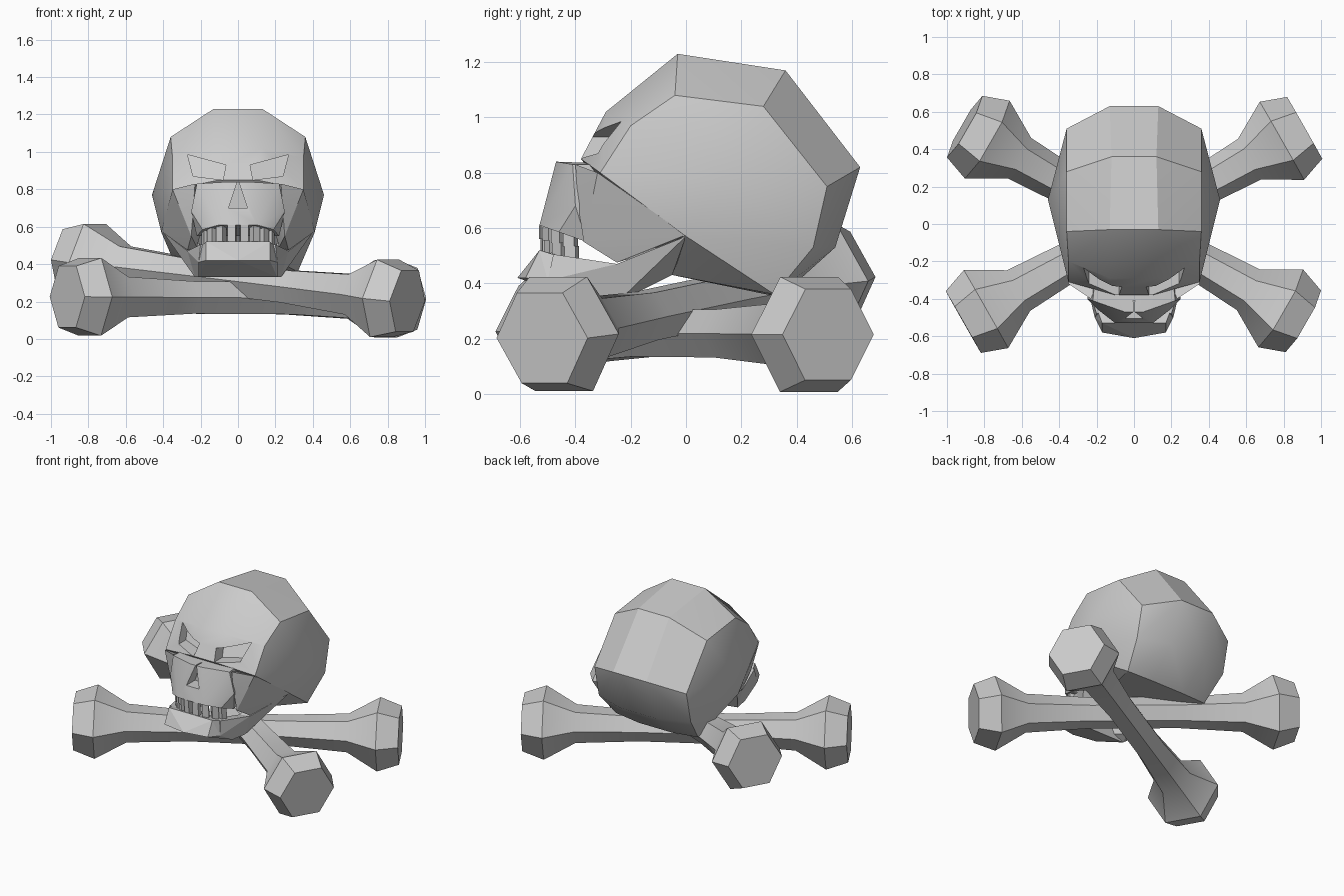
import bpy, bmesh, math
from mathutils import Vector

if "Cube" in bpy.data.objects:
    bpy.data.objects.remove(bpy.data.objects["Cube"])


def make_object(name, bm):
    bmesh.ops.recalc_face_normals(bm, faces=bm.faces)
    mesh = bpy.data.meshes.new(name)
    bm.to_mesh(mesh)
    bm.free()
    ob = bpy.data.objects.new(name, mesh)
    bpy.context.collection.objects.link(ob)
    return ob


def flip(points):
    return [(-x, y, z) for x, y, z in points]


def hull(name, points):
    bm = bmesh.new()
    for p in points:
        bm.verts.new(p)
    res = bmesh.ops.convex_hull(bm, input=bm.verts)
    junk = [v for v in bm.verts if not v.link_faces]
    bmesh.ops.delete(bm, geom=junk, context='VERTS')
    bmesh.ops.dissolve_limit(bm, angle_limit=math.radians(2),
                             verts=bm.verts, edges=bm.edges)
    return make_object(name, bm)


def hull_whole(name, half):
    return hull(name, half + flip(half))


def hull_pair(name, side):
    return [hull(name + "_right", side), hull(name + "_left", flip(side))]


def cut(ob, cutter):
    mod = ob.modifiers.new("cut", 'BOOLEAN')
    mod.operation = 'DIFFERENCE'
    mod.solver = 'EXACT'
    mod.object = cutter
    bpy.context.view_layer.objects.active = ob
    bpy.ops.object.modifier_apply(modifier=mod.name)
    bpy.data.objects.remove(cutter)


def smooth(ob, angle):
    bpy.ops.object.select_all(action='DESELECT')
    ob.select_set(True)
    bpy.context.view_layer.objects.active = ob
    bpy.ops.object.shade_smooth_by_angle(angle=math.radians(angle))


# Cranium with brow and base of the skull
cranium = hull_whole("cranium", [
    (0.13, -0.03, 1.23), (0.12, 0.36, 1.17), (0.13, 0.63, 0.82),
    (0.14, 0.54, 0.53), (0.13, 0.34, 0.35),
    (0.36, -0.04, 1.08), (0.36, 0.28, 1.04), (0.36, 0.51, 0.75),
    (0.36, 0.46, 0.53), (0.32, 0.32, 0.36),
    (0.46, 0.13, 0.77), (0.41, 0.0, 0.57), (0.18, -0.05, 0.43),
    (0.13, -0.29, 1.02), (0.35, -0.20, 0.97), (0.35, -0.31, 0.80),
    (0.10, -0.38, 0.85)])

# Slanted eye sockets
eye = [(0.27, 0.985, -0.17), (0.065, 0.93, -0.25),
       (0.08, 0.85, -0.29), (0.24, 0.87, -0.24)]
socket = [(x, -0.6, z) for x, z, y in eye] + [(x, y, z) for x, z, y in eye]
for cutter in hull_pair("socket_cutter", socket):
    cut(cranium, cutter)
smooth(cranium, 25)

# Upper jaw with nose opening
muzzle = hull_whole("upper_jaw", [
    (0.05, -0.47, 0.84), (0.22, -0.41, 0.83), (0.25, -0.40, 0.68),
    (0.06, -0.50, 0.70), (0.10, -0.53, 0.61), (0.19, -0.46, 0.585),
    (0.22, -0.36, 0.55), (0.20, -0.20, 0.83), (0.18, -0.15, 0.58)])
nose = [(0.0, 0.85), (0.05, 0.70), (-0.05, 0.70)]
cut(muzzle, hull("nose_cutter", [(x, y, z) for y in (-0.7, -0.41) for x, z in nose]))
smooth(muzzle, 25)

# Cheekbones running back to the temples
for ob in hull_pair("cheek", [
        (0.35, -0.32, 0.80), (0.23, -0.40, 0.83), (0.41, 0.0, 0.575),
        (0.27, -0.25, 0.475), (0.25, -0.37, 0.55), (0.22, -0.25, 0.49),
        (0.15, -0.20, 0.75), (0.22, 0.0, 0.55), (0.24, -0.39, 0.68)]):
    smooth(ob, 25)

# Lower jaw: chin, side bars and rear branches
hull_whole("chin", [
    (0.17, -0.53, 0.52), (0.20, -0.45, 0.495), (0.17, -0.58, 0.42),
    (0.0, -0.61, 0.42), (0.21, -0.50, 0.41), (0.13, -0.42, 0.49),
    (0.21, -0.36, 0.33), (0.10, -0.40, 0.37)])
hull_pair("jaw_side", [
    (0.20, -0.48, 0.505), (0.21, -0.50, 0.41), (0.14, -0.46, 0.50),
    (0.14, -0.46, 0.41), (0.27, -0.25, 0.47), (0.23, -0.25, 0.33),
    (0.19, -0.25, 0.46), (0.17, -0.27, 0.34), (0.21, -0.36, 0.33)])
hull_pair("jaw_branch", [
    (0.27, -0.25, 0.47), (0.23, -0.25, 0.33), (0.19, -0.25, 0.46),
    (0.17, -0.25, 0.34), (0.40, 0.0, 0.57), (0.25, -0.05, 0.43),
    (0.22, 0.0, 0.55), (0.18, -0.05, 0.43)])

# Two rows of teeth on a curved arch
for row, z0, push in (("upper_tooth", 0.585, 0.0), ("lower_tooth", 0.54, 0.005)):
    for i in range(8):
        a = math.radians(-70 + 20 * i)
        y = -0.37 - 0.14 * math.cos(a) + push
        loc = (0.18 * math.sin(a), y, z0 - 0.3 * (y + 0.51))
        bpy.ops.mesh.primitive_cube_add(size=1, location=loc, rotation=(0, 0, a))
        tooth = bpy.context.object
        tooth.name = f"{row}_{i + 1}"
        tooth.scale = (0.042, 0.04, 0.048)

# Six-sided long bones, flared at both ends
half_profile = [(1.05, 0.19), (0.91, 0.24), (0.71, 0.125), (0.30, 0.10)]
profile = [(-t, r) for t, r in half_profile] + [(t, r) for t, r in half_profile[::-1]]


def bone(name, start, end):
    start, end = Vector(start), Vector(end)
    axis = (end - start).normalized()
    side = axis.cross(Vector((0, 0, 1))).normalized()
    up = side.cross(axis)
    mid = (start + end) / 2
    bm = bmesh.new()
    rings = []
    for t, r in profile:
        rings.append([bm.verts.new(mid + axis * t
                                   + side * r * math.cos(k * math.pi / 3)
                                   + up * r * math.sin(k * math.pi / 3))
                      for k in range(6)])
    for a, b in zip(rings, rings[1:]):
        for k in range(6):
            j = (k + 1) % 6
            bm.faces.new((a[k], a[j], b[j], b[k]))
    bm.faces.new(rings[0])
    bm.faces.new(rings[-1])
    smooth(make_object(name, bm), 35)


bone("level_bone", (-0.80, -0.46, 0.225), (0.80, 0.45, 0.215))
bone("tilted_bone", (0.80, -0.46, 0.215), (-0.80, 0.46, 0.41))
